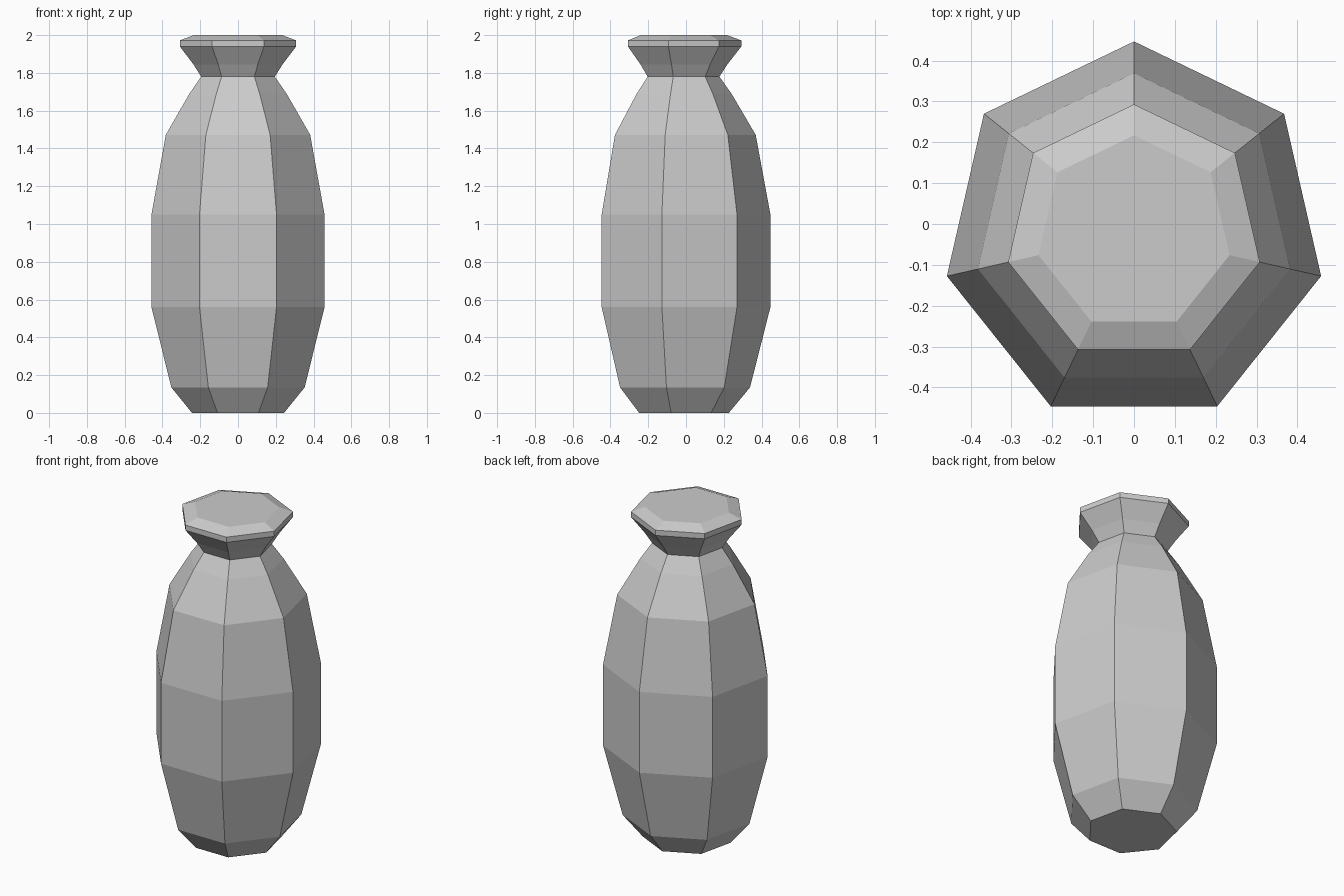
import bpy, bmesh, math

if "Cube" in bpy.data.objects:
    bpy.data.objects.remove(bpy.data.objects["Cube"])

SIDES = 7
# Jar profile: (radius, height) from base to lid
PROFILE = [(0.25, 0.0), (0.362, 0.135), (0.47, 0.56), (0.47, 1.05),
           (0.392, 1.472), (0.264, 1.69), (0.2, 1.78), (0.242, 1.845),
           (0.316, 1.94), (0.316, 1.972), (0.24, 2.0)]
Y_OFFSET = -0.023  # centres the odd-sided outline on y = 0

bm = bmesh.new()


def ring(radius, z):
    """Heptagon with one corner pointing to the back."""
    angles = [math.pi / 2 + math.tau * i / SIDES for i in range(SIDES)]
    return [bm.verts.new((radius * math.cos(a), radius * math.sin(a) + Y_OFFSET, z))
            for a in angles]


# Walls between successive rings
rings = [ring(r, z) for r, z in PROFILE]
for low, high in zip(rings, rings[1:]):
    for i in range(SIDES):
        j = (i + 1) % SIDES
        bm.faces.new((low[i], low[j], high[j], high[i]))

# Closed base and top
bm.faces.new(rings[0][::-1])
bm.faces.new(rings[-1])
bmesh.ops.recalc_face_normals(bm, faces=bm.faces)

mesh = bpy.data.meshes.new("jar")
bm.to_mesh(mesh)
bm.free()
bpy.context.collection.objects.link(bpy.data.objects.new("jar", mesh))
